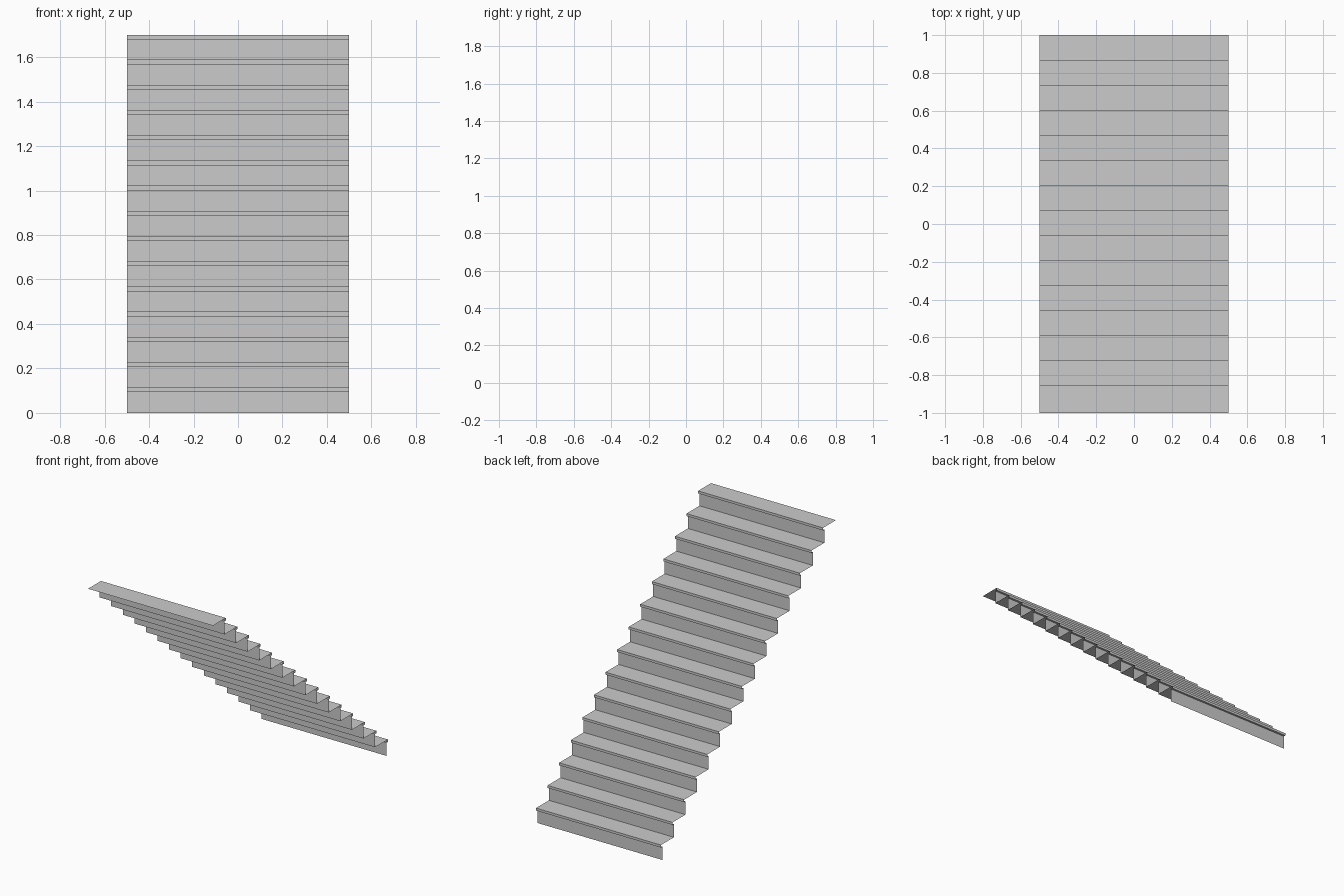
import bpy
import bmesh

if "Cube" in bpy.data.objects:
    bpy.data.objects.remove(bpy.data.objects["Cube"])

STEPS = 15
HALF_W = 0.5
RISE = 1.7 / STEPS
NOSE = 0.015                      # nosing overhang
LIP = 0.018                       # nosing height
GOING = (2.0 - NOSE) / STEPS

# Side profile (y, z): riser, nosing underside, nosing lip, tread; climbs towards -y
profile = [(1.0 - NOSE, 0.0)]
for i in range(STEPS):
    nose_y = 1.0 - i * GOING
    top = (i + 1) * RISE
    profile += [(nose_y - NOSE, top - LIP),
                (nose_y, top - LIP),
                (nose_y, top),
                (nose_y - GOING - NOSE, top)]

# Sweep the open profile across the width as a thin folded sheet
bm = bmesh.new()
rows = [(bm.verts.new((HALF_W, y, z)), bm.verts.new((-HALF_W, y, z)))
        for y, z in profile]
for a, b in zip(rows, rows[1:]):
    bm.faces.new((a[0], a[1], b[1], b[0]))

mesh = bpy.data.meshes.new("stair_flight")
bm.to_mesh(mesh)
bm.free()
bpy.context.collection.objects.link(bpy.data.objects.new("stair_flight", mesh))
